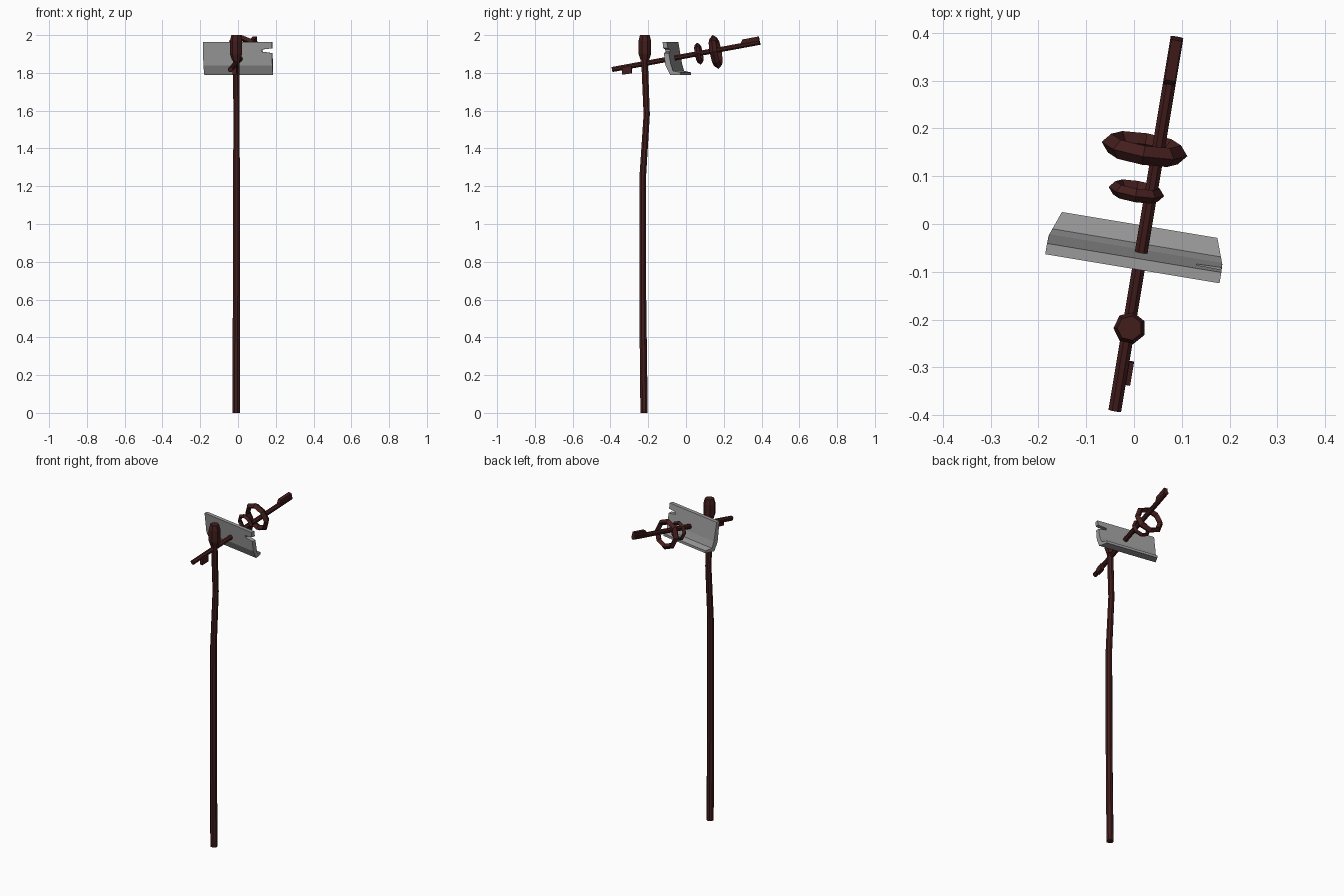
import bpy, bmesh, math
from mathutils import Vector, Matrix

if "Cube" in bpy.data.objects:
    bpy.data.objects.remove(bpy.data.objects["Cube"])


def material(name, r, g, b):
    m = bpy.data.materials.new(name)
    m.diffuse_color = (r, g, b, 1)
    m.use_nodes = True
    m.node_tree.nodes["Principled BSDF"].inputs["Base Color"].default_value = m.diffuse_color
    return m


brown = material("dark_brown", 0.055, 0.0125, 0.012)
grey = material("dull_grey", 0.32, 0.32, 0.32)

# Crossbar frame: local x = across, y = along the bar, z = up
A, B = Vector((-0.04, -0.39, 1.818)), Vector((0.09, 0.39, 1.962))
along = (B - A).normalized()
across = along.cross(Vector((0, 0, 1))).normalized()
up = across.cross(along)
FRAME = Matrix((across, along, up)).transposed().to_4x4()
FRAME.translation = (A + B) / 2
HALF = (B - A).length / 2


def finish(name, bm, mat=None, matrix=None):
    if matrix:
        bm.transform(matrix)
    bmesh.ops.recalc_face_normals(bm, faces=bm.faces)
    me = bpy.data.meshes.new(name)
    bm.to_mesh(me)
    bm.free()
    ob = bpy.data.objects.new(name, me)
    bpy.context.collection.objects.link(ob)
    if mat:
        me.materials.append(mat)
    return ob


def skin(name, loops, mat=None, matrix=None, closed=False):
    """Bridge successive loops of points; cap the ends unless closed."""
    bm = bmesh.new()
    rows = [[bm.verts.new(p) for p in loop] for loop in loops]
    n = len(rows[0])
    pairs = list(zip(rows, rows[1:])) + ([(rows[-1], rows[0])] if closed else [])
    for a, b in pairs:
        for i in range(n):
            j = (i + 1) % n
            bm.faces.new((a[i], a[j], b[j], b[i]))
    if not closed:
        bm.faces.new(rows[0])
        bm.faces.new(rows[-1])
    return finish(name, bm, mat, matrix)


def circle(x, y, z, r, n=8):
    return [(x + r * math.cos(math.tau * (i + .5) / n),
             y + r * math.sin(math.tau * (i + .5) / n), z) for i in range(n)]


# Slightly crooked pole with a swollen knob on top
pole = [(-0.010, -0.222, 0, 0.021), (-0.009, -0.229, 0.6, 0.020),
        (-0.008, -0.229, 1.25, 0.019), (-0.008, -0.208, 1.58, 0.018),
        (-0.009, -0.220, 1.88, 0.019)]
skin("pole", [circle(*p) for p in pole], brown)
knob = [(1.865, 0.022), (1.90, 0.034), (1.97, 0.034), (2.0, 0.026)]
skin("pole_knob", [circle(-0.009, -0.218, z, r, 7) for z, r in knob], brown)

# Crossbar through the pole and plate
skin("crossbar", [[(x, y, z) for x, z, _ in circle(0, 0, 0, 0.0145)]
                  for y in (-HALF, HALF)], brown, FRAME)


# Prism across the bar from an along/up outline
def bit(name, outline, x0, x1):
    skin(name, [[(x, y, z) for y, z in outline] for x in (x0, x1)], brown, FRAME)


bit("front_peg", [(-0.352, -0.037), (-0.300, -0.039), (-0.295, 0), (-0.345, 0)], 0.003, 0.023)
bit("rear_tooth", [(0.295, 0), (HALF, 0), (HALF, 0.031), (0.315, 0.031)], -0.011, 0.011)


# Faceted hanging rings with a diamond section, square to the bar
def ring(name, centre, major, minor):
    loops = []
    for i in range(8):
        a = math.tau * i / 8
        loops.append([((major + minor * math.cos(b)) * math.cos(a), minor * 1.2 * math.sin(b),
                       (major + minor * math.cos(b)) * math.sin(a))
                      for b in (math.tau * k / 4 for k in range(4))])
    rot = FRAME.to_3x3().to_4x4()
    skin(name, loops, brown, Matrix.Translation(centre) @ rot, closed=True)


ring("large_ring", (0.022, 0.157, 1.911), 0.074, 0.017)
ring("small_ring", (0.005, 0.068, 1.902), 0.047, 0.012)

# Bent plate: profile (along, up), narrower towards its foot
profile = [(-0.093, 1.963), (-0.078, 1.84), (-0.053, 1.79), (0.0, 1.788),
           (0.0, 1.803), (-0.038, 1.811), (-0.050, 1.85), (-0.070, 1.963)]
yaw = Matrix.Rotation(-math.atan2(0.13, 0.78), 4, 'Z')


def plate_end(side):
    return [(0.012 + side * (0.185 - 0.02 * max(0, (v + 0.055) / 0.055)), v, z)
            for v, z in profile]


plate = skin("plate", [plate_end(-1), plate_end(1)], grey, yaw)

# Notch in the plate's right edge
notch = [(0.143, 1.912), (0.25, 1.897), (0.25, 1.937), (0.143, 1.924)]
cutter = skin("notch_cutter", [[(x, y, z) for x, z in notch] for y in (-0.2, 0.1)], grey, yaw)
cutter.hide_render = True
cutter.hide_set(True)
mod = plate.modifiers.new("notch", 'BOOLEAN')
mod.operation = 'DIFFERENCE'
mod.solver = 'EXACT'
mod.object = cutter
